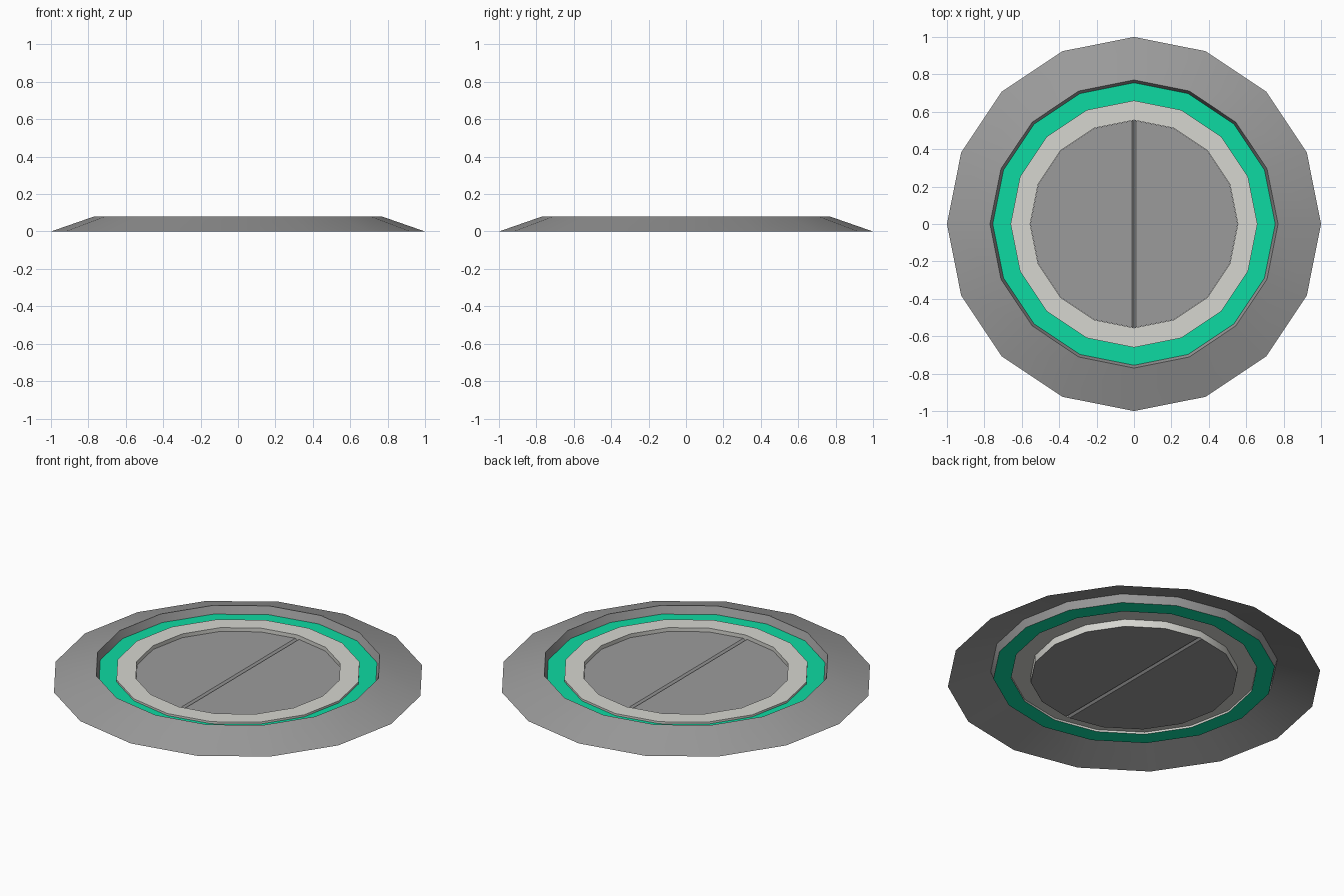
import bpy, bmesh, math

if "Cube" in bpy.data.objects:
    bpy.data.objects.remove(bpy.data.objects["Cube"])

SIDES = 16


def material(name, rgb):
    m = bpy.data.materials.new(name)
    m.diffuse_color = (*rgb, 1)
    m.use_nodes = True
    m.node_tree.nodes["Principled BSDF"].inputs["Base Color"].default_value = m.diffuse_color
    return m


GREY = material("grey metal", (0.33, 0.33, 0.33))
GREEN = material("green", (0.004, 0.70, 0.36))
PALE = material("pale grey", (0.67, 0.67, 0.63))


def finish(bm, name, mat, smooth=True):
    me = bpy.data.meshes.new(name)
    bm.to_mesh(me)
    bm.free()
    ob = bpy.data.objects.new(name, me)
    bpy.context.collection.objects.link(ob)
    me.materials.append(mat)
    if smooth:
        bpy.ops.object.select_all(action='DESELECT')
        ob.select_set(True)
        bpy.context.view_layer.objects.active = ob
        bpy.ops.object.shade_smooth_by_angle(angle=math.radians(30))
    return ob


def lathe(name, profile, mat):
    """Sweep (radius, height) points, listed from outside to inside, round z."""
    bm = bmesh.new()
    rings = []
    for r, z in profile:
        rings.append([bm.verts.new((r * math.cos(math.tau * i / SIDES),
                                    r * math.sin(math.tau * i / SIDES), z))
                      for i in range(SIDES)])
    for a, b in zip(rings, rings[1:]):
        for i in range(SIDES):
            j = (i + 1) % SIDES
            bm.faces.new((a[i], a[j], b[j], b[i]))
    return finish(bm, name, mat)


# Sloping outer skirt with the steep lip on its inside
lathe("outer_skirt", [(1.0, 0), (0.77, 0.08), (0.755, 0.035)], GREY)
# Flat coloured band
lathe("green_band", [(0.755, 0.035), (0.66, 0.035)], GREEN)
# Raised pale collar around the hatch
lathe("pale_collar", [(0.66, 0.035), (0.66, 0.047), (0.555, 0.047), (0.555, 0.004)], PALE)


# Two half-round hatch doors whose bevelled edges meet in a shallow seam
def hatch_door(name, side):
    top, bottom, seam, gap, r = 0.025, 0.004, 0.0145, 0.012, 0.554
    bm = bmesh.new()
    arc = [(side * r * math.cos(math.tau * i / SIDES), r * math.sin(math.tau * i / SIDES))
           for i in range(-SIDES // 4, SIDES // 4 + 1)]
    arc[0], arc[-1] = (side * gap, -r + 0.002), (side * gap, r - 0.002)
    lo = [bm.verts.new((x, y, bottom)) for x, y in arc]
    hi = [bm.verts.new((x, y, top)) for x, y in arc]
    s0, s1 = bm.verts.new((0, -r, seam)), bm.verts.new((0, r, seam))
    bm.faces.new(lo)
    bm.faces.new(hi)
    for i in range(len(arc) - 1):
        bm.faces.new((lo[i], lo[i + 1], hi[i + 1], hi[i]))
    bm.faces.new((hi[0], hi[-1], s1, s0))
    bm.faces.new((lo[0], lo[-1], s1, s0))
    bm.faces.new((lo[0], hi[0], s0))
    bm.faces.new((lo[-1], hi[-1], s1))
    bmesh.ops.recalc_face_normals(bm, faces=bm.faces)
    finish(bm, name, GREY, smooth=False)


hatch_door("hatch_door_right", 1)
hatch_door("hatch_door_left", -1)
